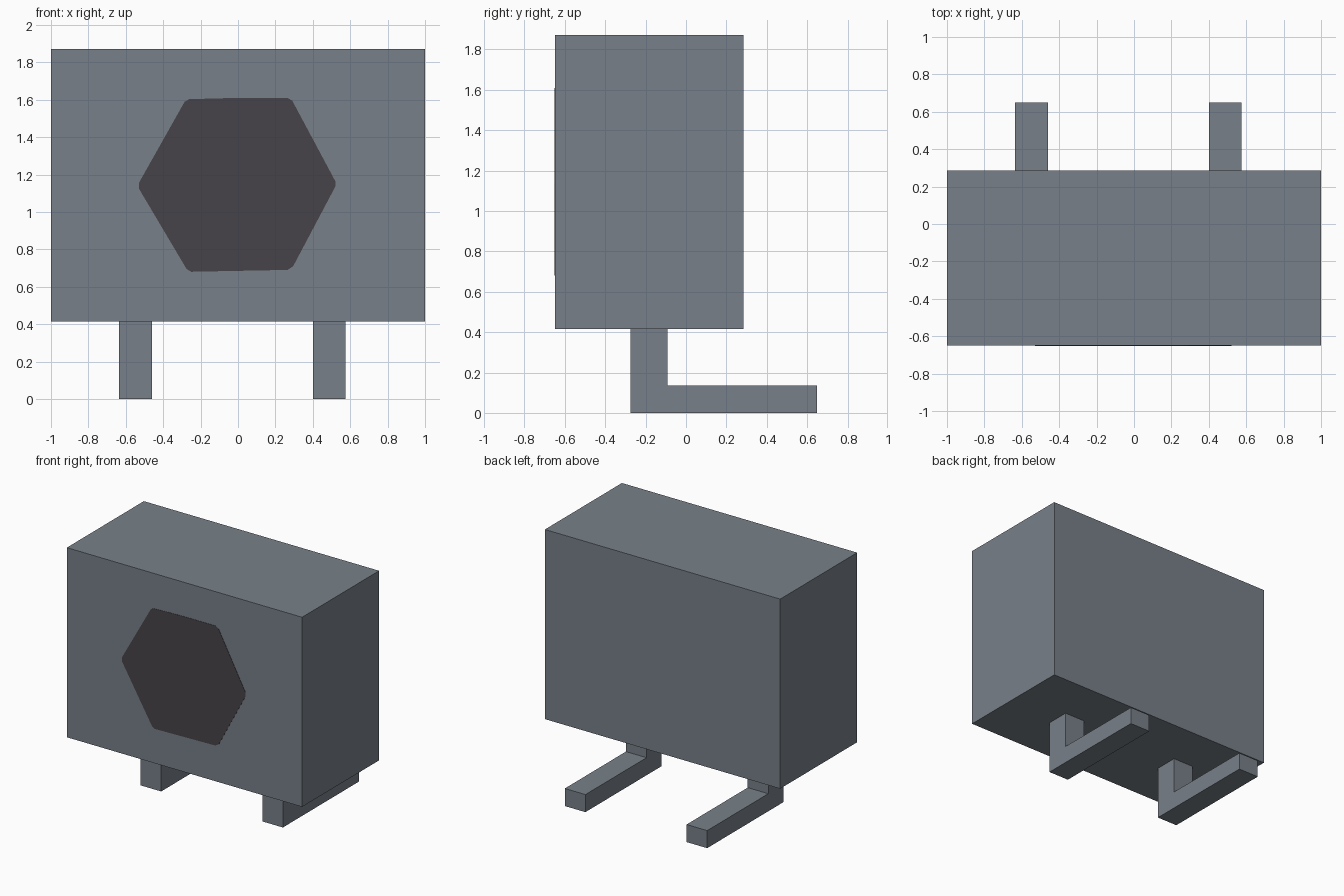
import bpy

if "Cube" in bpy.data.objects:
    bpy.data.objects.remove(bpy.data.objects["Cube"])


def material(name, rgb):
    m = bpy.data.materials.new(name)
    m.diffuse_color = (*rgb, 1)
    m.use_nodes = True
    m.node_tree.nodes["Principled BSDF"].inputs["Base Color"].default_value = m.diffuse_color
    return m


grey = material("slate_grey", (0.188, 0.216, 0.25))
dark = material("dark_charcoal", (0.061, 0.057, 0.065))


def prism(name, pts, to3d, a, b, mat):
    """Extrude a 2D outline between depths a and b."""
    n = len(pts)
    verts = [to3d(p, a) for p in pts] + [to3d(p, b) for p in pts]
    faces = [list(range(n))[::-1], list(range(n, 2 * n))]
    faces += [[i, (i + 1) % n, (i + 1) % n + n, i + n] for i in range(n)]
    me = bpy.data.meshes.new(name)
    me.from_pydata(verts, [], faces)
    me.materials.append(mat)
    ob = bpy.data.objects.new(name, me)
    bpy.context.collection.objects.link(ob)
    return ob


def along_x(p, d):
    return (d, p[0], p[1])


def along_y(p, d):
    return (p[0], -d, p[1])


# Box body
prism("body", [(-0.65, 0.415), (0.285, 0.415), (0.285, 1.872), (-0.65, 1.872)],
      along_x, -1, 1, grey)

# L-shaped legs running to the back
leg = [(-0.276, 0), (0.65, 0), (0.65, 0.135), (-0.092, 0.135),
       (-0.092, 0.415), (-0.276, 0.415)]
for name, x in (("left_leg", -0.635), ("right_leg", 0.4)):
    prism(name, leg, along_x, x, x + 0.175, grey)

# Dark hexagon panel with slightly blunted corners on the front
hexagon = [(-0.53, 1.125), (-0.275, 0.695), (-0.25, 0.68), (0.0, 0.685),
           (0.265, 0.69), (0.295, 0.71), (0.52, 1.135), (0.52, 1.165),
           (0.29, 1.595), (0.265, 1.61), (0.0, 1.61), (-0.26, 1.603),
           (-0.285, 1.59), (-0.53, 1.155)]
prism("front_panel", hexagon, along_y, 0.649, 0.652, dark)
